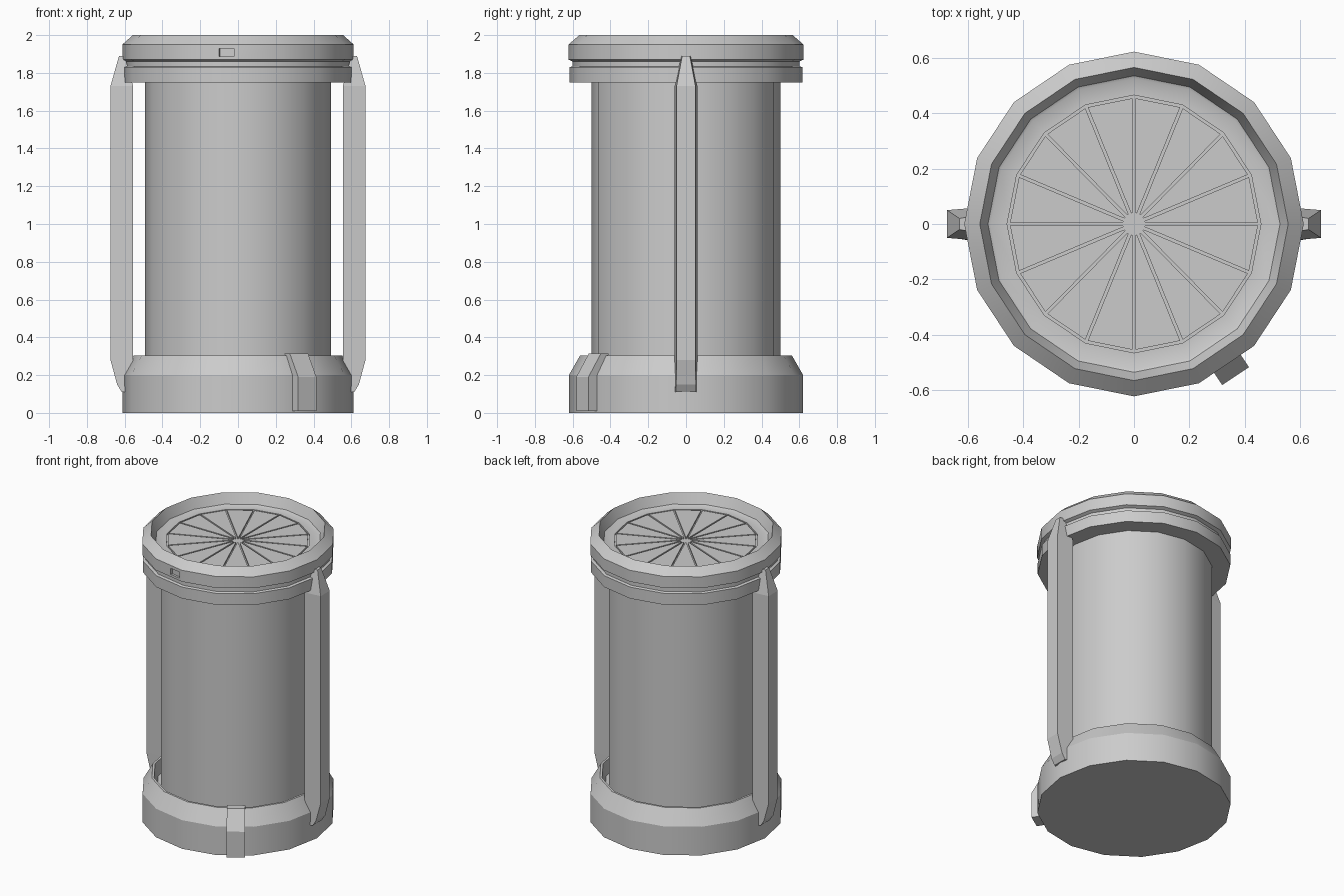
import bpy, bmesh
from math import sin, cos, pi, radians
from mathutils import Matrix

if "Cube" in bpy.data.objects:
    bpy.data.objects.remove(bpy.data.objects["Cube"])

SIDES = 16
X_SCALE = 0.985   # the round parts are very slightly narrower across x

grey = bpy.data.materials.new("light_grey")
grey.use_nodes = True
grey.diffuse_color = (0.6, 0.6, 0.6, 1)
grey.node_tree.nodes["Principled BSDF"].inputs["Base Color"].default_value = (0.6, 0.6, 0.6, 1)


def finish(name, bm, smooth=False):
    bmesh.ops.recalc_face_normals(bm, faces=bm.faces)
    mesh = bpy.data.meshes.new(name)
    bm.to_mesh(mesh)
    bm.free()
    obj = bpy.data.objects.new(name, mesh)
    bpy.context.collection.objects.link(obj)
    mesh.materials.append(grey)
    if smooth:
        bpy.ops.object.select_all(action="DESELECT")
        obj.select_set(True)
        bpy.context.view_layer.objects.active = obj
        bpy.ops.object.shade_smooth_by_angle(angle=radians(28))
    return obj


def lathe(name, profile):
    """Turn (radius, height) points into a capped sixteen-sided solid."""
    bm = bmesh.new()
    rings = [[bm.verts.new((r * X_SCALE * cos(2 * pi * i / SIDES), r * sin(2 * pi * i / SIDES), z))
              for i in range(SIDES)] for r, z in profile]
    for low, high in zip(rings, rings[1:]):
        for i in range(SIDES):
            j = (i + 1) % SIDES
            bm.faces.new((low[i], low[j], high[j], high[i]))
    bm.faces.new(rings[0])
    bm.faces.new(rings[-1])
    return finish(name, bm, True)


def loft(name, sections, matrix=Matrix()):
    """Join equal cross-sections into a closed solid."""
    bm = bmesh.new()
    loops = [[bm.verts.new(matrix @ Matrix.Translation(p).translation) for p in s] for s in sections]
    n = len(loops[0])
    for a, b in zip(loops, loops[1:]):
        for i in range(n):
            bm.faces.new((a[i], a[(i + 1) % n], b[(i + 1) % n], b[i]))
    bm.faces.new(loops[0])
    bm.faces.new(loops[-1])
    return finish(name, bm)


# Round parts
lathe("body", [(0.5, 0.2), (0.5, 1.78)])
lathe("base", [(0.62, 0), (0.62, 0.2), (0.56, 0.305), (0.545, 0.305), (0.525, 0.22)])
cap = lathe("cap", [(0.618, 1.75), (0.618, 1.83), (0.6, 1.835), (0.6, 1.86), (0.622, 1.87),
                    (0.622, 1.95), (0.565, 2.0), (0.535, 1.93), (0.525, 1.925),
                    (0.465, 1.925), (0.465, 1.913)])

# Small rectangular recess in the front of the cap
bm = bmesh.new()
bmesh.ops.create_cube(bm, size=1, matrix=Matrix.Rotation(radians(-101.25), 4, "Z")
                      @ Matrix.Translation((0.62, 0.06, 1.908))
                      @ Matrix.Diagonal((0.05, 0.08, 0.042, 1)))
cutter = finish("recess_cutter", bm)
cutter.hide_render = True
cut = cap.modifiers.new("recess", "BOOLEAN")
cut.operation = "DIFFERENCE"
cut.object = cutter
bpy.context.view_layer.objects.active = cap
bpy.ops.object.modifier_apply(modifier=cut.name)
bpy.data.objects.remove(cutter)

# Wedge panels in the lid, separated by narrow gaps
bm = bmesh.new()
half = pi / SIDES
gap = 0.005
outer = 0.455
for i in range(SIDES):
    mid = (2 * i + 1) * half
    reach = outer * cos(half)
    edge = reach * sin(half) / cos(half) - gap
    start = 0.04
    tip = start * sin(half) / cos(half) - gap
    corners = [(start, -tip), (reach, -edge), (reach, edge), (start, tip)]
    turn = Matrix.Diagonal((X_SCALE, 1, 1, 1)) @ Matrix.Rotation(mid, 4, "Z")
    low, high = [[bm.verts.new(turn @ Matrix.Translation((x, y, z)).translation)
                  for x, y in corners] for z in (1.908, 1.925)]
    bm.faces.new(high)
    for a in range(4):
        b = (a + 1) % 4
        bm.faces.new((low[a], low[b], high[b], high[a]))
finish("lid_panels", bm)

# Side handles: (height, inner x, outer x, inner half width, outer half width)
HANDLE = [(0.11, 0.59, 0.615, 0.06, 0.052), (0.15, 0.56, 0.64, 0.06, 0.052),
          (0.28, 0.555, 0.675, 0.06, 0.05), (1.73, 0.555, 0.675, 0.06, 0.05),
          (1.89, 0.6, 0.63, 0.025, 0.02)]
for name, side in (("left_handle", 1), ("right_handle", -1)):
    loft(name, [[(side * a, -wa, z), (side * b, -wb, z), (side * b, wb, z), (side * a, wa, z)]
                for z, a, b, wa, wb in HANDLE])

# Latch hugging the base, front left
LATCH = [(0.01, 0.59, 0.66), (0.19, 0.59, 0.66), (0.315, 0.53, 0.58)]
W = 0.058
loft("base_latch", [[(a, -W, z), (b, -W, z), (b, W, z), (a, W, z)] for z, a, b in LATCH],
     Matrix.Rotation(radians(-56.25), 4, "Z"))
